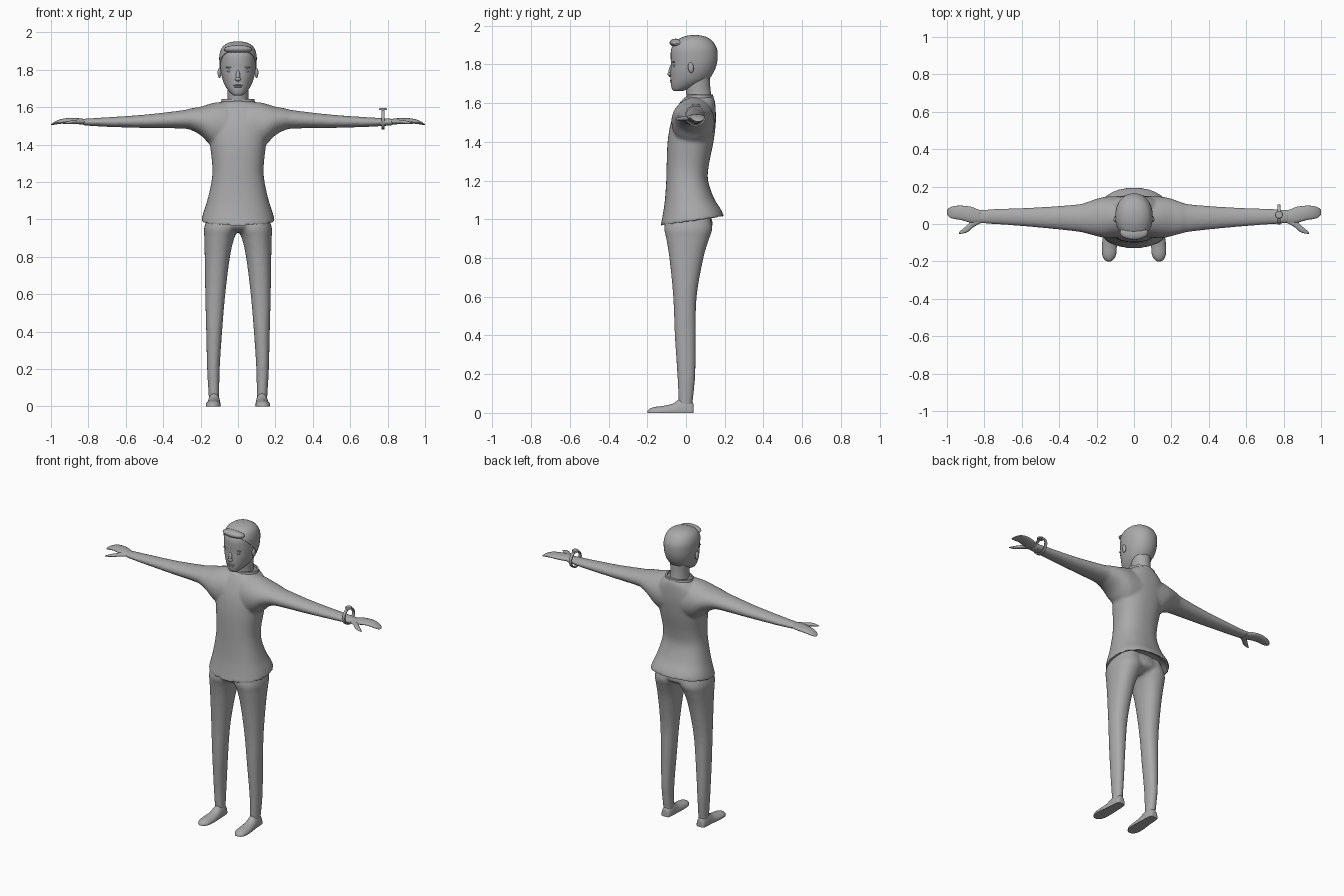
import bpy, bmesh, math
from mathutils import Vector, Matrix

if "Cube" in bpy.data.objects:
    bpy.data.objects.remove(bpy.data.objects["Cube"])

grey = bpy.data.materials.new("plain grey")
grey.diffuse_color = (0.4, 0.4, 0.4, 1)
grey.use_nodes = True
grey.node_tree.nodes["Principled BSDF"].inputs["Base Color"].default_value = grey.diffuse_color


def finish(bm, name, angle=50, voxel=0, smooth=0):
    """Turn a bmesh into a smooth-shaded object; optionally fuse its shells."""
    bmesh.ops.recalc_face_normals(bm, faces=bm.faces)
    me = bpy.data.meshes.new(name)
    bm.to_mesh(me)
    bm.free()
    me.materials.append(grey)
    ob = bpy.data.objects.new(name, me)
    bpy.context.collection.objects.link(ob)
    bpy.ops.object.select_all(action='DESELECT')
    ob.select_set(True)
    bpy.context.view_layer.objects.active = ob
    if voxel:
        m = ob.modifiers.new("fuse", 'REMESH')
        m.mode, m.voxel_size, m.use_smooth_shade = 'VOXEL', voxel, True
        bpy.ops.object.modifier_apply(modifier=m.name)
        m = ob.modifiers.new("soften", 'SMOOTH')
        m.factor, m.iterations = 0.5, smooth
        bpy.ops.object.modifier_apply(modifier=m.name)
        if not ob.data.materials:
            ob.data.materials.append(grey)
    bpy.ops.object.shade_smooth_by_angle(angle=math.radians(angle))
    return ob


def spline(p, steps):
    """Catmull-Rom interpolation of ring tuples."""
    out = []
    for i in range(len(p) - 1):
        a, b, c, d = p[max(i - 1, 0)], p[i], p[i + 1], p[min(i + 2, len(p) - 1)]
        for k in range(steps):
            t = k / steps
            out.append([0.5 * (2 * q + (r - o) * t + (2 * o - 5 * q + 4 * r - s) * t * t
                               + (3 * q - o - 3 * r + s) * t ** 3)
                        for o, q, r, s in zip(a, b, c, d)])
    return out + [list(p[-1])]


def loft(bm, axis, rings, side=1, power=2.0, n=32, steps=4):
    """Rings are (position, a0, a1, b0, b1): extents across the lofting axis."""
    rows = []
    for t, a0, a1, b0, b1 in spline(rings, steps):
        row = []
        for i in range(n):
            w = 2 * math.pi * i / n
            c, s = math.cos(w), math.sin(w)
            a = (a0 + a1) / 2 + (a1 - a0) / 2 * math.copysign(abs(c) ** (2 / power), c)
            b = (b0 + b1) / 2 + (b1 - b0) / 2 * math.copysign(abs(s) ** (2 / power), s)
            x, y, z = {'X': (t, a, b), 'Y': (a, t, b), 'Z': (a, b, t)}[axis]
            row.append(bm.verts.new((x * side, y, z)))
        rows.append(row)
    for r, q in zip(rows, rows[1:]):
        for i in range(n):
            bm.faces.new((r[i], r[(i + 1) % n], q[(i + 1) % n], q[i]))
    bm.faces.new(rows[0])
    bm.faces.new(rows[-1])


def blob(bm, centre, radii, tilt=0):
    m = Matrix.Translation(centre) @ Matrix.Rotation(tilt, 4, 'X') @ Matrix.Diagonal((*radii, 1))
    bmesh.ops.create_uvsphere(bm, u_segments=20, v_segments=12, radius=1, matrix=m)


# Pullover: flared body with a hollow hem, sleeves fused in
bm = bmesh.new()
body = [(1.03, .15, -.09, .15), (1.0, .172, -.112, .178), (.99, .195, -.13, .195),
        (1.03, .187, -.122, .182), (1.1, .165, -.11, .145), (1.2, .142, -.102, .114),
        (1.28, .137, -.1, .118), (1.4, .15, -.095, .142), (1.5, .165, -.078, .154),
        (1.57, .15, -.05, .153), (1.615, .105, -.022, .148), (1.635, .075, .005, .138)]
loft(bm, 'Z', [(z, -w, w, f, b) for z, w, f, b in body], power=2.35, n=48)
for v in bm.verts:      # hem rises towards the back
    v.co.z += (v.co.y - .03) * .14 * max(0, min(1, (1.2 - v.co.z) / .2))
sleeve = [(.06, -.07, .15, 1.37, 1.63), (.12, -.075, .148, 1.38, 1.625),
          (.16, -.074, .145, 1.41, 1.615), (.2, -.065, .135, 1.45, 1.603),
          (.25, -.052, .118, 1.477, 1.594), (.3, -.041, .105, 1.486, 1.583),
          (.5, -.02, .09, 1.489, 1.56), (.7, -.004, .082, 1.495, 1.546),
          (.83, .003, .077, 1.503, 1.538)]
for s in (1, -1):
    loft(bm, 'X', sleeve, s)
finish(bm, "pullover", voxel=.008, smooth=5)

# Collar band with a gap at the front
bm = bmesh.new()
section = [(.094, .074, 1.605), (.088, .07, 1.643), (.078, .061, 1.645), (.07, .055, 1.61)]
rows = []
for i in range(41):
    w = math.radians(-90 + 14 + i * 332 / 40)
    rows.append([bm.verts.new((a * math.cos(w), .07 + b * math.sin(w), z)) for a, b, z in section])
for r, q in zip(rows, rows[1:]):
    for i in range(4):
        bm.faces.new((r[i], r[(i + 1) % 4], q[(i + 1) % 4], q[i]))
bm.faces.new(rows[0])
bm.faces.new(rows[-1])
finish(bm, "collar")

# Trousers: pelvis and two tapering legs fused
bm = bmesh.new()
loft(bm, 'Z', [(.93, -.06, .06, -.06, .07), (.95, -.14, .14, -.1, .12),
               (.98, -.17, .17, -.112, .138), (1.06, -.15, .15, -.09, .11)])
leg = [(.02, .1, .155, -.036, .032), (.06, .1, .157, -.038, .035), (.2, .098, .165, -.045, .048),
       (.4, .085, .17, -.058, .05), (.6, .068, .175, -.066, .055), (.8, .043, .178, -.086, .09),
       (.9, .02, .18, -.102, .12), (.96, -.005, .18, -.112, .136), (1.05, 0, .15, -.09, .11)]
for s in (1, -1):
    loft(bm, 'Z', leg, s, power=2.2)
finish(bm, "trousers", voxel=.009, smooth=4)

# Feet with flat soles
foot = [(.04, .115, .14, -.02, .025), (.034, .102, .155, -.04, .055), (.0, .096, .16, -.05, .075),
        (-.035, .095, .162, -.05, .07), (-.07, .093, .166, -.03, .047), (-.12, .092, .172, -.025, .036),
        (-.165, .096, .17, -.02, .03), (-.19, .11, .158, -.015, .02), (-.2, .125, .142, -.008, .01)]
for s, label in ((1, "left"), (-1, "right")):
    bm = bmesh.new()
    loft(bm, 'Y', foot, s, n=28)
    for v in bm.verts:
        v.co.z = max(v.co.z, 0)
    finish(bm, label + "_foot")

# Hands: flat mitten palm plus a curved thumb
palm = [(.8, .01, .07, 1.507, 1.533), (.835, .004, .078, 1.508, 1.539), (.87, .006, .092, 1.51, 1.542),
        (.92, .02, .098, 1.513, 1.541), (.96, .027, .096, 1.51, 1.532), (.985, .035, .088, 1.506, 1.52),
        (1.0, .05, .075, 1.504, 1.508)]
thumb = [(.82, .005, .045, 1.512, 1.533), (.86, -.018, .03, 1.511, 1.533), (.885, -.04, .002, 1.51, 1.53),
         (.91, -.05, -.022, 1.509, 1.525), (.936, -.053, -.043, 1.51, 1.515)]
for s, label in ((1, "left"), (-1, "right")):
    bm = bmesh.new()
    loft(bm, 'X', palm, s, n=24)
    loft(bm, 'X', thumb, s, n=16)
    finish(bm, label + "_hand")

# Neck
bm = bmesh.new()
loft(bm, 'Z', [(1.58, -.065, .065, .01, .135), (1.64, -.056, .056, .002, .13),
               (1.69, -.056, .056, 0, .125), (1.76, -.06, .06, .01, .125)])
finish(bm, "neck")

# Head, and a thin hair shell cut from the same shape
skull = [(1.662, .018, -.06, -.02), (1.668, .032, -.07, .0), (1.69, .053, -.077, .06),
         (1.72, .072, -.079, .11), (1.76, .086, -.08, .14), (1.8, .094, -.078, .155),
         (1.84, .097, -.079, .16), (1.88, .096, -.076, .156), (1.915, .083, -.055, .135),
         (1.935, .06, -.02, .108), (1.944, .035, .01, .08), (1.947, .008, .035, .055)]
rings = [(z, -w, w, f, b) for z, w, f, b in skull]
bm = bmesh.new()
loft(bm, 'Z', rings, power=2.15, n=40)
finish(bm, "head")
bm = bmesh.new()
loft(bm, 'Z', rings, power=2.15, n=40)
mid = Vector((0, .04, 1.8))
for v in bm.verts:
    v.co = mid + (v.co - mid) * 1.03
bmesh.ops.bisect_plane(bm, geom=bm.verts[:] + bm.edges[:] + bm.faces[:], dist=1e-5,
                       plane_co=(0, -.06, 1.9), plane_no=(0, 1, 1), clear_inner=True)
bmesh.ops.holes_fill(bm, edges=[e for e in bm.edges if e.is_boundary], sides=0)
blob(bm, (0, -.045, 1.909), (.076, .04, .023), -.15)   # swept fringe
finish(bm, "hair", 40)

# Face details
bm = bmesh.new()
blob(bm, (0, -.078, 1.768), (.011, .012, .034), -.2)
blob(bm, (0, -.083, 1.75), (.016, .013, .01))
finish(bm, "nose")
bm = bmesh.new()
blob(bm, (0, -.076, 1.717), (.026, .008, .004))
blob(bm, (0, -.076, 1.709), (.021, .008, .005))
finish(bm, "lips")
for s, label in ((1, "left"), (-1, "right")):
    bm = bmesh.new()
    blob(bm, (s * .043, -.061, 1.793), (.015, .008, .007))
    finish(bm, label + "_eye")
    bm = bmesh.new()
    blob(bm, (s * .044, -.063, 1.812), (.022, .008, .004))
    finish(bm, label + "_brow")
    bm = bmesh.new()
    blob(bm, (s * .099, .025, 1.783), (.01, .015, .027), .12)
    finish(bm, label + "_ear")

# Bracelet watch: flat band around the wrist with a round face on top
bm = bmesh.new()
rows = []
for i in range(40):
    w = 2 * math.pi * i / 40
    rows.append([bm.verts.new((.775 + dx, .05 + r * math.cos(w), 1.536 + r * math.sin(w)))
                 for dx, r in ((-.009, .054), (.009, .054), (.009, .047), (-.009, .047))])
for r, q in zip(rows, rows[1:] + rows[:1]):
    for i in range(4):
        bm.faces.new((r[i], r[(i + 1) % 4], q[(i + 1) % 4], q[i]))
bmesh.ops.create_cone(bm, cap_ends=True, segments=24, radius1=.021, radius2=.019, depth=.01,
                      matrix=Matrix.Translation((.775, .05, 1.59)))
finish(bm, "wrist_watch", 35)
